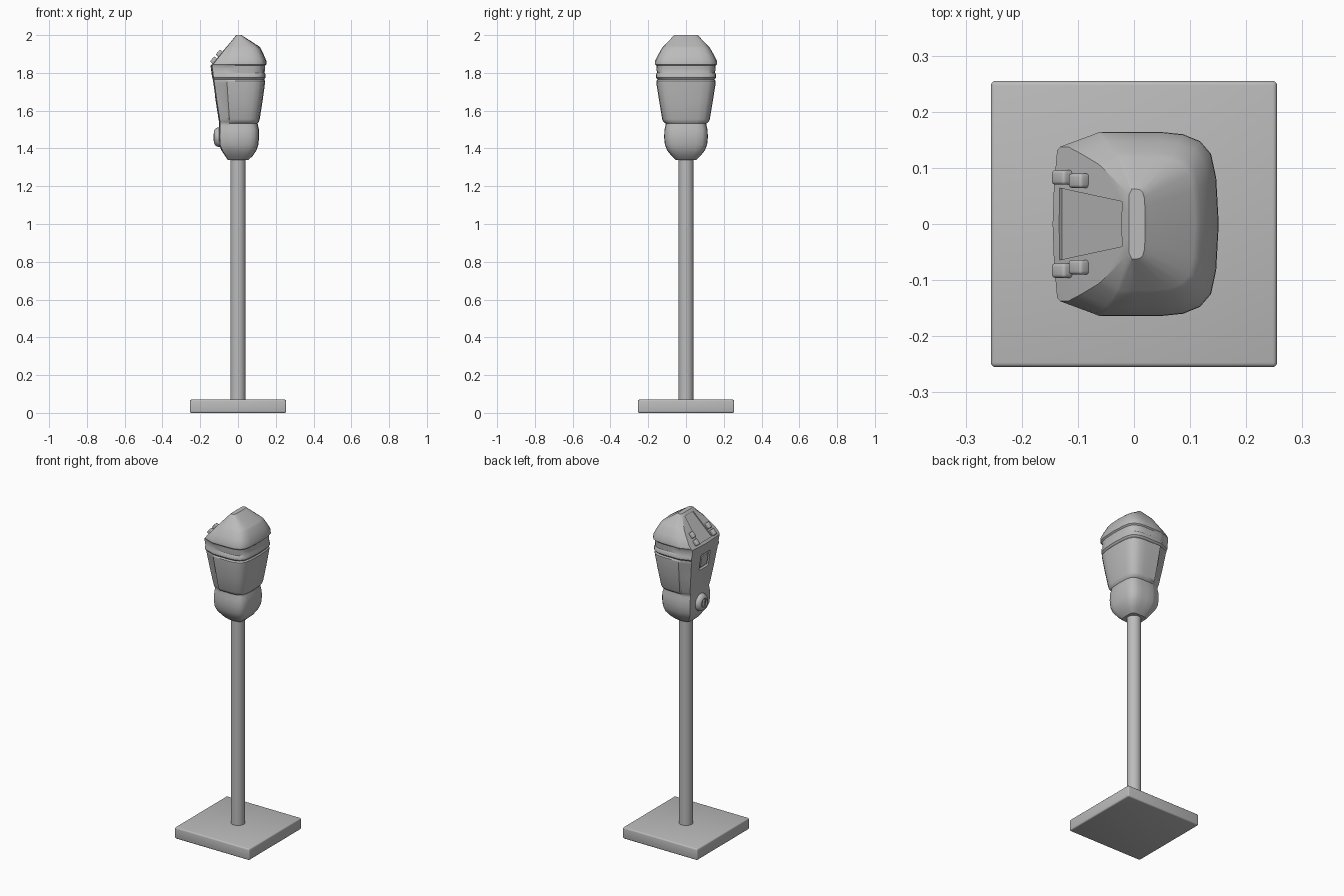
import bpy, bmesh, math
from mathutils import Matrix, Vector

cube = bpy.data.objects.get("Cube")
if cube:
    bpy.data.objects.remove(cube, do_unlink=True)

GREY = (0.5, 0.5, 0.5, 1)
metal = bpy.data.materials.new("plain_grey")
metal.use_nodes = True
metal.diffuse_color = GREY
metal.node_tree.nodes["Principled BSDF"].inputs["Base Color"].default_value = GREY


def make(name, bm, bevel=0, segments=3, smooth=35):
    bmesh.ops.recalc_face_normals(bm, faces=bm.faces)
    mesh = bpy.data.meshes.new(name)
    bm.to_mesh(mesh)
    bm.free()
    obj = bpy.data.objects.new(name, mesh)
    bpy.context.collection.objects.link(obj)
    mesh.materials.append(metal)
    bpy.ops.object.select_all(action="DESELECT")
    bpy.context.view_layer.objects.active = obj
    obj.select_set(True)
    if bevel:
        mod = obj.modifiers.new("bevel", "BEVEL")
        mod.width, mod.segments = bevel, segments
        bpy.ops.object.modifier_apply(modifier=mod.name)
    bpy.ops.object.shade_smooth_by_angle(angle=math.radians(smooth))
    return obj


def box(name, size, matrix, bevel):
    bm = bmesh.new()
    bmesh.ops.create_cube(bm, size=1, matrix=matrix @ Matrix.Diagonal((*size, 1)))
    return make(name, bm, bevel)


def loft(rings):
    bm = bmesh.new()
    loops = [[bm.verts.new(p) for p in ring] for ring in rings]
    n = len(loops[0])
    for a, b in zip(loops, loops[1:]):
        for i in range(n):
            bm.faces.new((a[i], a[(i + 1) % n], b[(i + 1) % n], b[i]))
    bm.faces.new(loops[0])
    bm.faces.new(loops[-1])
    return bm


def lathe(name, profile, axis_matrix, sides=32):
    steps = [2 * math.pi * i / sides for i in range(sides)]
    bm = loft([[(r * math.cos(t), r * math.sin(t), h) for t in steps] for r, h in profile])
    bm.transform(axis_matrix)
    return make(name, bm)


def cut(target, cutter):
    cutter.hide_render = True
    mod = target.modifiers.new("cut", "BOOLEAN")
    mod.operation, mod.solver, mod.object = "DIFFERENCE", "EXACT", cutter
    bpy.ops.object.select_all(action="DESELECT")
    bpy.context.view_layer.objects.active = target
    target.select_set(True)
    bpy.ops.object.modifier_apply(modifier=mod.name)
    bpy.data.objects.remove(cutter, do_unlink=True)
    bpy.ops.object.shade_smooth_by_angle(angle=math.radians(35))


# Base and pole
box("base_plate", (0.51, 0.51, 0.07), Matrix.Translation((0, 0, 0.035)), 0.008)
lathe("pole", [(0.04, 0.06), (0.04, 1.36)], Matrix())

# Head: half outline of a section, flat at the face and rounded at the back
half = [(-1, 0), (-0.985, 0.4), (-0.945, 0.84), (-0.5, 0.98), (-0.44, 1), (0, 1), (0.32, 1),
        (0.58, 0.975), (0.78, 0.9), (0.91, 0.76), (0.97, 0.5), (1, 0)]
outline = half + [(u, -v) for u, v in half[-2:0:-1]]

# Height, face reach, back reach, half width, step down beside the raised shell
levels = [
    (1.34, 0.055, 0.055, 0.055, 0), (1.36, 0.068, 0.078, 0.076, 0), (1.39, 0.088, 0.098, 0.1, 0),
    (1.42, 0.1, 0.108, 0.112, 0), (1.46, 0.102, 0.112, 0.116, 0), (1.5, 0.101, 0.111, 0.114, 0),
    (1.52, 0.1, 0.106, 0.109, 0), (1.533, 0.1, 0.104, 0.108, 0), (1.54, 0.101, 0.11, 0.119, 0.06),
    (1.555, 0.103, 0.115, 0.126, 0.06), (1.65, 0.118, 0.13, 0.142, 0.05),
    (1.745, 0.132, 0.143, 0.157, 0.05), (1.757, 0.134, 0.144, 0.157, 0.03),
    (1.765, 0.135, 0.138, 0.151, 0), (1.775, 0.137, 0.146, 0.16, 0), (1.79, 0.139, 0.146, 0.16, 0),
    (1.8, 0.14, 0.141, 0.154, 0), (1.825, 0.144, 0.143, 0.156, 0), (1.838, 0.145, 0.143, 0.157, 0),
    (1.845, 0.139, 0.151, 0.164, 0), (1.865, 0.123, 0.15, 0.163, 0), (1.895, 0.098, 0.137, 0.148, 0),
    (1.932, 0.067, 0.119, 0.127, 0), (1.942, 0.058, 0.109, 0.118, 0),
    (1.995, 0.014, 0.026, 0.067, 0), (2.0, 0.009, 0.02, 0.062, 0),
]
rings = []
for z, front, back, width, step in levels:
    rings.append([(u * (front if u < 0 else back),
                   v * width * (1 - step if u < -0.45 else 1), z) for u, v in outline])
head = make("meter_head", loft(rings))

# Sloped face frame: local x climbs the slope, local z points outward
climb = Vector((0.131, 0, 0.157)).normalized()
outward = Vector((-climb.z, 0, climb.x))
slope = Matrix((climb, Vector((0, 1, 0)), outward)).transposed().to_4x4()
slope.translation = Vector((-0.142, 0, 1.842))

# Recessed display panel on the slope
corners = [(0.013, -0.064), (0.187, -0.04), (0.187, 0.04), (0.013, 0.064)]
bm = loft([[(x, y, h) for x, y in corners] for h in (-0.007, 0.03)])
bm.transform(slope)
cut(head, make("display_cutter", bm))

# Coin window recess on the face
tilt = Matrix.Translation((-0.13, 0, 1.725)) @ Matrix.Rotation(math.radians(-8.5), 4, "Y")
cut(head, box("window_cutter", (0.024, 0.09, 0.1), tilt, 0.009))
box("window_plate", (0.012, 0.066, 0.074), tilt @ Matrix.Translation((0.01, 0, 0)), 0.003)

# Buttons beside the display
for side, label in ((1, "left"), (-1, "right")):
    for i, (along, across) in enumerate(((0.028, 0.083), (0.075, 0.077))):
        spot = slope @ Matrix.Translation((along, side * across, 0.004))
        box(f"button_{label}_{i + 1}", (0.036, 0.026, 0.026), spot, 0.006)

# Coin knob low on the face
toward_face = Matrix.Translation((-0.095, 0, 1.46)) @ Matrix.Rotation(-math.pi / 2, 4, "Y")
lathe("coin_knob", [(0.052, -0.01), (0.052, 0.008), (0.049, 0.018), (0.042, 0.027), (0.032, 0.032),
                    (0.027, 0.032), (0.023, 0.026)], toward_face)
box("knob_handle", (0.014, 0.012, 0.04), Matrix.Translation((-0.124, 0, 1.46)), 0.003)
